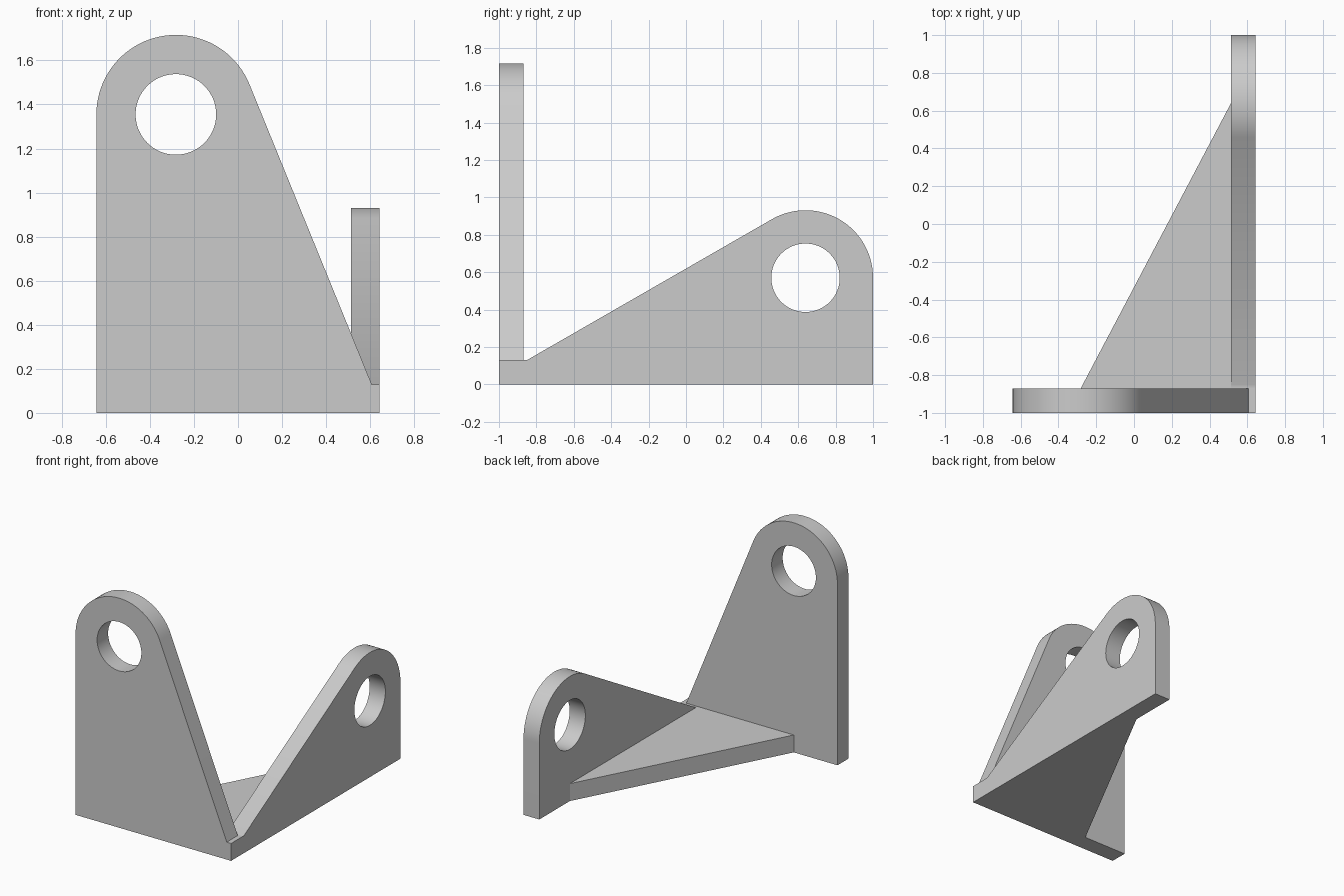
import bpy
import bmesh
from math import acos, atan2, cos, hypot, pi, radians, sin
from mathutils import Vector

if "Cube" in bpy.data.objects:
    bpy.data.objects.remove(bpy.data.objects["Cube"], do_unlink=True)

THICK = 0.13
HALF_X = 0.643
LUG_R = 0.361
HOLE_R = 0.183
INNER_Y = -1 + THICK
INNER_X = HALF_X - THICK

# Plain grey material
grey = bpy.data.materials.new("plain grey")
grey.use_nodes = True
colour = (0.6, 0.6, 0.6, 1)
grey.diffuse_color = colour
grey.node_tree.nodes["Principled BSDF"].inputs["Base Color"].default_value = colour


def arc(centre, radius, start, end, steps):
    return [(centre[0] + radius * cos(start + (end - start) * i / steps),
             centre[1] + radius * sin(start + (end - start) * i / steps))
            for i in range(steps + 1)]


def make_plate(name, loops, place, depth):
    """Fill closed outlines (holes included) and extrude them by depth."""
    bm = bmesh.new()
    for loop in loops:
        verts = [bm.verts.new(place(*p)) for p in loop]
        for a, b in zip(verts, verts[1:] + verts[:1]):
            bm.edges.new((a, b))
    bmesh.ops.triangle_fill(bm, use_beauty=True, edges=bm.edges[:])
    out = bmesh.ops.extrude_face_region(bm, geom=bm.faces[:], use_keep_orig=True)
    moved = [v for v in out["geom"] if isinstance(v, bmesh.types.BMVert)]
    bmesh.ops.translate(bm, verts=moved, vec=Vector(depth))
    bmesh.ops.recalc_face_normals(bm, faces=bm.faces[:])
    bmesh.ops.dissolve_limit(bm, angle_limit=radians(0.5),
                             verts=bm.verts[:], edges=bm.edges[:])
    mesh = bpy.data.meshes.new(name)
    bm.to_mesh(mesh)
    bm.free()
    mesh.materials.append(grey)
    obj = bpy.data.objects.new(name, mesh)
    bpy.context.collection.objects.link(obj)
    bpy.ops.object.select_all(action="DESELECT")
    obj.select_set(True)
    bpy.context.view_layer.objects.active = obj
    bpy.ops.object.shade_smooth_by_angle(angle=radians(30))
    return obj


def lug_outline(centre, foot_u, end_u):
    """Rounded lug with a slope running tangent from its crown to the foot."""
    du, dz = foot_u - centre[0], THICK - centre[1]
    tangent = atan2(dz, du) + acos(LUG_R / hypot(du, dz))
    outer = [(centre[0] - LUG_R, 0), (end_u, 0), (end_u, THICK), (foot_u, THICK)]
    outer += arc(centre, LUG_R, tangent, pi, 40)
    hole = arc(centre, HOLE_R, 0, 2 * pi, 64)[:-1]
    return [outer, hole]


# Tall front plate
make_plate("front_plate", lug_outline((-0.282, 1.355), 0.607, HALF_X),
           lambda u, z: (u, -1, z), (0, THICK, 0))

# Lower side plate, butting against the front plate
make_plate("side_plate", lug_outline((-0.639, 0.57), 0.85, -INNER_Y),
           lambda u, z: (INNER_X, -u, z), (THICK, 0, 0))

# Triangular floor gusset joining both plates
corners = [(-0.282, INNER_Y), (INNER_X, INNER_Y), (INNER_X, 0.639)]
make_plate("base_gusset", [corners], lambda x, y: (x, y, 0), (0, 0, THICK))
